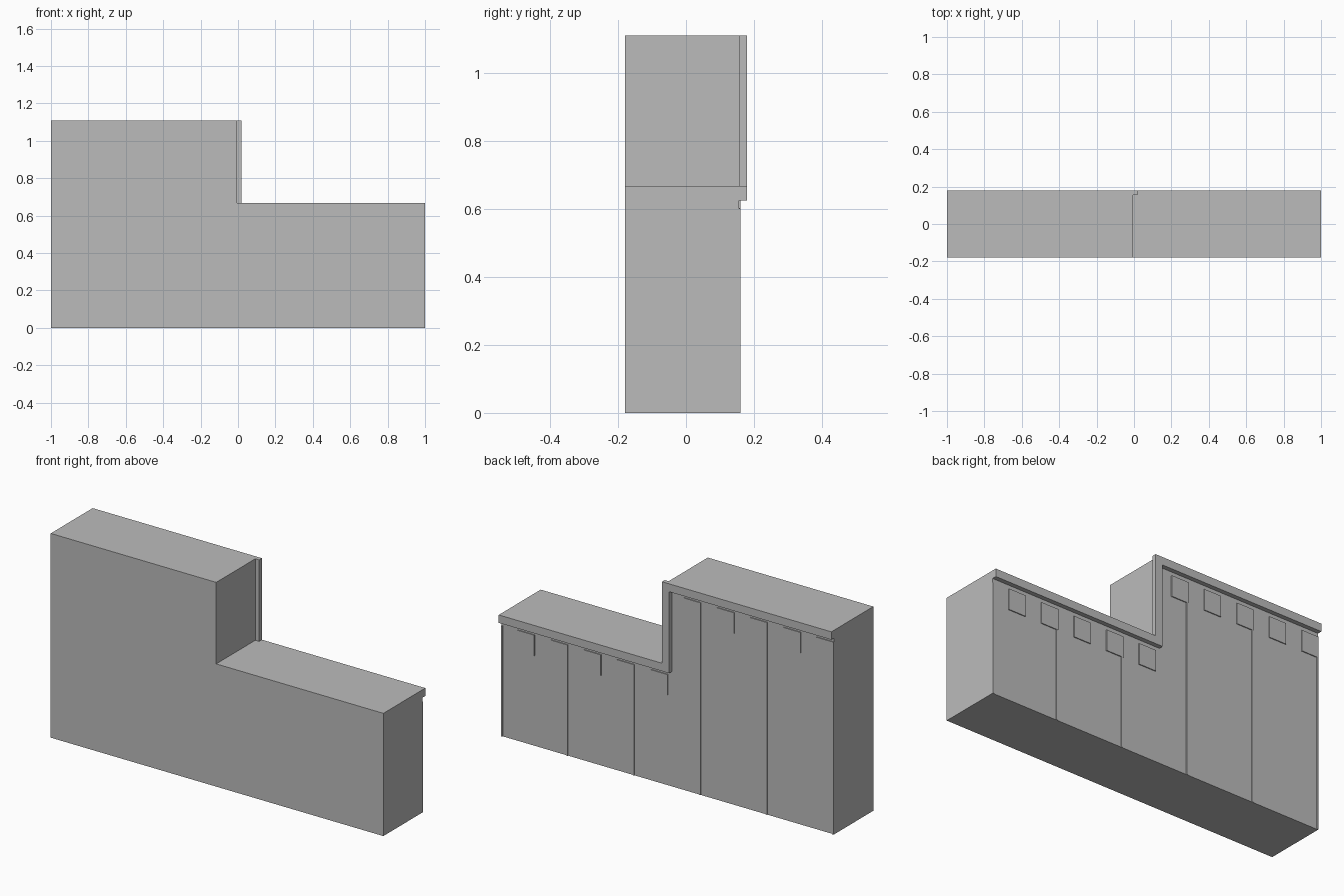
import bpy, bmesh

if "Cube" in bpy.data.objects:
    bpy.data.objects.remove(bpy.data.objects["Cube"])

LOW, HIGH = 0.667, 1.11          # tops of the low and tall halves
FRONT, WALL, LIP = -0.18, 0.156, 0.18
TRIM = 0.043                     # thickness of the cornice band

grey = bpy.data.materials.new("stone_grey")
grey.diffuse_color = (0.5, 0.5, 0.5, 1)
grey.use_nodes = True
grey.node_tree.nodes["Principled BSDF"].inputs["Base Color"].default_value = grey.diffuse_color


def prism(name, outline, y0, y1):
    """Extrude an x/z outline from y0 to y1."""
    bm = bmesh.new()
    face = bm.faces.new([bm.verts.new((x, y0, z)) for x, z in outline])
    out = bmesh.ops.extrude_face_region(bm, geom=[face])
    verts = [v for v in out["geom"] if isinstance(v, bmesh.types.BMVert)]
    bmesh.ops.translate(bm, vec=(0, y1 - y0, 0), verts=verts)
    bmesh.ops.recalc_face_normals(bm, faces=bm.faces)
    mesh = bpy.data.meshes.new(name)
    bm.to_mesh(mesh)
    bm.free()
    mesh.materials.append(grey)
    obj = bpy.data.objects.new(name, mesh)
    bpy.context.collection.objects.link(obj)
    return obj


def plate(name, x0, x1, z0, z1, y1):
    return prism(name, [(x0, z0), (x1, z0), (x1, z1), (x0, z1)], WALL, y1)


# Stepped wall body
prism("wall_body", [(-1, 0), (1, 0), (1, LOW), (-0.005, LOW),
                    (-0.005, HIGH), (-1, HIGH)], FRONT, WALL)

# Cornice band following the step along the back
prism("cornice", [(-1, HIGH), (0.018, HIGH), (0.018, LOW), (1, LOW),
                  (1, LOW - TRIM), (0.018 - TRIM, LOW - TRIM),
                  (0.018 - TRIM, HIGH - TRIM), (-1, HIGH - TRIM)], WALL, LIP)

# Square blocks in a row under the cornice
for i in range(10):
    x = -1 + 0.2 * i
    top = (HIGH if x < -0.01 else LOW) - 0.064
    plate(f"square_block_{i + 1}", x, x + 0.102, top - 0.113, top, 0.161)

# Thin upright ribs dividing the wall into bays
for i in range(6):
    x = min(-1 + 0.4 * i, 0.99)
    top = (HIGH if x < 0 else LOW) - 0.066
    plate(f"upright_rib_{i + 1}", x, x + 0.01, 0, top, 0.160)
